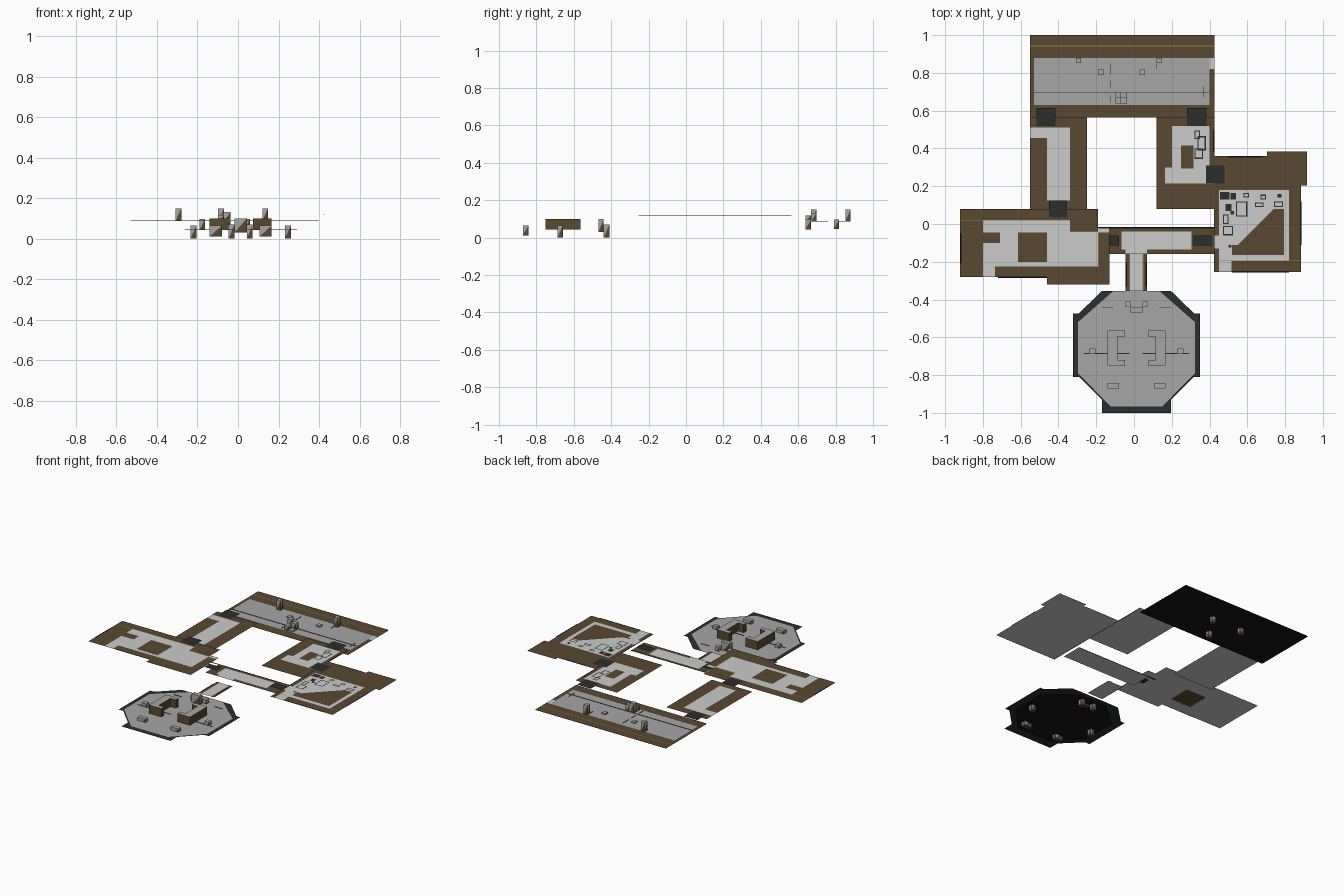
import bpy, bmesh

def material(name, c):
    m = bpy.data.materials.new(name)
    m.diffuse_color = (*c, 1)
    return m

BROWN = material("brown", (0.10, 0.065, 0.03))
LIGHT = material("light_grey", (0.57, 0.57, 0.57))
MID = material("mid_grey", (0.38, 0.38, 0.38))
DARK = material("dark_grey", (0.025, 0.026, 0.026))
BLACK = material("black", (0.006, 0.006, 0.006))
GOLD = material("gold", (0.35, 0.25, 0.07))

def finish(name, bm, *mats):
    me = bpy.data.meshes.new(name)
    bm.to_mesh(me)
    bm.free()
    for m in mats:
        me.materials.append(m)
    ob = bpy.data.objects.new(name, me)
    bpy.context.collection.objects.link(ob)
    return ob

def polygon(name, z, mat, pts):
    bm = bmesh.new()
    bm.faces.new([bm.verts.new((x, y, z)) for x, y in pts])
    bmesh.ops.triangulate(bm, faces=bm.faces[:])
    return finish(name, bm, mat)

def sheet(name, z, mat, rects):
    """Flat rectangles given as x0, y0, x1, y1."""
    bm = bmesh.new()
    for x0, y0, x1, y1 in rects:
        bm.faces.new([bm.verts.new((x, y, z)) for x, y in
                      ((x0, y0), (x1, y0), (x1, y1), (x0, y1))])
    return finish(name, bm, mat)

def blocks(name, boxes, side=BROWN, top=MID, split=False):
    """Boxes x0, y0, x1, y1, z0, z1; split gives sides a grey upper triangle."""
    bm = bmesh.new()
    for x0, y0, x1, y1, z0, z1 in boxes:
        for v in bmesh.ops.create_cube(bm, size=1)["verts"]:
            v.co = (x1 if v.co.x > 0 else x0, y1 if v.co.y > 0 else y0,
                    z1 if v.co.z > 0 else z0)
    if split:
        walls = [f for f in bm.faces if abs(f.normal.z) < .5]
        bmesh.ops.triangulate(bm, faces=walls)
    bm.normal_update()
    for f in bm.faces:
        zs = [v.co.z for v in f.verts]
        upper = len(zs) == 3 and zs.count(max(zs)) == 2
        f.material_index = 1 if f.normal.z > 0.5 or upper else 0
    return finish(name, bm, side, top)

def ridges(name, z0, z1, mat, rects):
    return blocks(name, [(*r, z0, z1) for r in rects], mat, mat)

def frame(x0, y0, x1, y1, t=0.006):
    return [(x0, y0, x1, y0 + t), (x0, y1 - t, x1, y1),
            (x0, y0 + t, x0 + t, y1 - t), (x1 - t, y0 + t, x1, y1 - t)]

Z = 0.117      # east rooms and west passage
ZW = 0.14      # west room
ZC = 0.095     # centre corridor
ZP = 0.055     # entry passage
ZN = 0.087     # north hall
ZO = 0.043     # octagon hall
UP = 0.001     # offset between stacked sheets

# West room
sheet("west_room_floor", ZW, LIGHT, [
    (-.92, -.28, -.615, .08), (-.615, -.045, -.46, .08), (-.615, -.28, -.46, -.2),
    (-.46, -.32, -.13, -.02), (-.46, -.02, -.19, .08)])
sheet("west_room_walls", ZW + UP, BROWN, [
    (-.92, -.28, -.8, .08), (-.8, .02, -.34, .08), (-.34, -.04, -.19, .08),
    (-.8, -.1, -.71, -.045), (-.735, -.28, -.46, -.225), (-.46, -.32, -.13, -.225),
    (-.19, -.225, -.13, -.045), (-.615, -.2, -.46, -.045)])
sheet("west_room_edges", ZW + 2 * UP, BLACK, [
    (-.92, -.21, -.912, -.05), (-.72, -.285, -.46, -.278)])
sheet("west_room_gold_trim", ZW + 2 * UP, GOLD, [
    (-.92, .018, -.34, .021), (-.34, -.042, -.19, -.039), (-.19, -.225, -.187, -.045)])

# West passage
sheet("west_passage_floor", Z, LIGHT, [(-.55, .08, -.25, .565)])
sheet("west_passage_walls", Z + UP, BROWN, [
    (-.55, .08, -.46, .455), (-.34, .08, -.25, .565), (-.55, .51, -.34, .565),
    (-.46, .08, -.34, .125)])

# Centre corridor and the short passage to the octagon
sheet("centre_corridor_floor", ZC, LIGHT, [(-.13, -.16, .425, -.02)])
sheet("centre_corridor_walls", ZC + UP, BROWN, [
    (-.13, -.04, .425, -.02), (-.13, -.16, -.045, -.135), (.07, -.16, .425, -.135),
    (-.13, -.135, -.065, -.04), (.305, -.135, .425, -.04)])
sheet("centre_corridor_edge", ZC + 2 * UP, BLACK, [(-.19, -.025, .425, -.016)])
sheet("entry_passage_floor", ZP, LIGHT, [(-.045, -.355, .07, -.16)])
sheet("entry_passage_walls", ZP + UP, BROWN, [
    (-.045, -.355, -.025, -.16), (.05, -.355, .07, -.16)])
sheet("entry_passage_edges", ZP + 2 * UP, BLACK, [
    (-.045, -.33, -.036, -.2), (.06, -.33, .068, -.2)])
sheet("entry_passage_gold_trim", ZP + 2 * UP, GOLD, [
    (-.025, -.355, -.021, -.16), (.046, -.355, .05, -.16)])

# Northeast room
sheet("northeast_room_floor", Z, LIGHT, [(.12, .08, .425, .565)])
sheet("northeast_room_walls", Z + UP, BROWN, [
    (.12, .08, .165, .565), (.165, .3, .2, .565), (.165, .08, .425, .215),
    (.2, .52, .425, .565), (.25, .295, .315, .415), (.4, .215, .425, .52)])

# East room
sheet("east_room_floor", Z, LIGHT, [
    (.425, -.255, .885, .205), (.425, .205, .915, .36), (.705, .36, .915, .385)])
sheet("east_room_walls", Z + UP, BROWN, [
    (.425, .18, .705, .36), (.705, .205, .915, .385), (.705, .18, .885, .205),
    (.82, -.255, .885, .18), (.515, -.255, .82, -.195), (.425, -.255, .45, -.13),
    (.425, -.06, .45, .18)])
polygon("east_room_triangle", Z + UP, BROWN,
        [(.795, .08), (.795, -.165), (.52, -.165), (.52, -.11), (.55, -.11), (.74, .08)])
sheet("east_edges", Z + 2 * UP, BLACK, [
    (.88, -.11, .888, .12), (.52, -.258, .82, -.25), (.50, .352, .68, .36),
    (.418, .38, .426, .5)])
sheet("east_gold_trim", Z + 2 * UP, GOLD, [
    (.45, -.197, .885, -.194), (.165, .213, .425, .216)])
ridges("east_wall_rail", Z - UP, Z + 2 * UP, BROWN, [(.423, -.255, .426, .565)])

# Flat furniture outlines and dark pads
marks = []
for r in [(.54, .04, .60, .12), (.47, -.06, .525, -.01), (.47, .0, .50, .05),
          (.64, .09, .685, .115), (.74, .09, .79, .12), (.67, .13, .70, .155),
          (.32, .45, .35, .495), (.335, .39, .38, .465), (.32, .345, .365, .4),
          (.58, .14, .61, .165)]:
    marks += frame(*r)
sheet("furniture_outlines", Z + 2 * UP, DARK, marks)
sheet("furniture_pads", Z + 2 * UP, DARK, [
    (.455, .13, .505, .17), (.51, .13, .54, .165), (.485, .07, .515, .105),
    (.51, .05, .53, .07), (.50, -.125, .515, -.11), (.76, .14, .78, .16)])

# Doors joining the rooms
sheet("door_links", Z + 3 * UP, DARK, [
    (-.515, .52, -.415, .615), (.28, .52, .383, .615), (.38, .215, .48, .31)])
sheet("west_door_link", ZW + 3 * UP, DARK, [(-.45, .035, -.355, .125)])
sheet("corridor_door_links", ZC + 10 * UP, DARK, [
    (-.17, -.115, -.08, -.06), (.315, -.115, .41, -.06)])

# North hall
sheet("north_hall_underside", ZN - .002, BLACK, [(-.55, .565, .425, 1)])
sheet("north_hall_floor", ZN, MID, [(-.53, .63, .4, .88)])
sheet("north_hall_east_bay", ZN, LIGHT, [(.4, .82, .425, .88)])
sheet("north_hall_walls", ZN + UP, BROWN, [
    (-.55, .88, .425, 1), (-.55, .565, .425, .63), (-.55, .63, -.53, .88),
    (.4, .63, .425, .82)])
ridges("north_hall_lines", ZN, ZN + .002, DARK, [
    (-.53, .695, .4, .698), (-.128, .64, -.124, .68), (-.128, .72, -.124, .76),
    (-.128, .79, -.124, .85), (.365, .67, .369, .73), (.118, .82, .122, .85)])
sheet("north_hall_gold_trim", ZN + .002, GOLD, [(-.55, .941, .425, .944)])
blocks("north_hall_blocks", [
    (-.308, .852, -.28, .88, ZN, .15), (.12, .852, .148, .88, ZN, .15),
    (-.19, .79, -.162, .818, .045, .096), (.03, .79, .058, .818, .045, .096),
    (-.098, .668, -.068, .698, ZN, .15), (-.068, .668, -.038, .698, ZN, .132),
    (-.098, .638, -.068, .668, ZN, .118), (-.068, .638, -.038, .668, .043, .096)],
    split=True)

# Octagon hall: floor, dark rim with four tabs, black underside
CX = .013
octagon = [(-.11, -.355), (.135, -.355), (.323, -.52), (.323, -.79),
           (.15, -.965), (-.124, -.965), (-.297, -.79), (-.297, -.52)]
rim = [(-.17, -.355), (.196, -.355), (.32, -.475), (.35, -.475), (.35, -.81),
       (.315, -.81), (.196, -.93), (.196, -1), (-.17, -1), (-.17, -.93),
       (-.29, -.81), (-.324, -.81), (-.324, -.475), (-.294, -.475)]
polygon("octagon_rim", ZO - UP, DARK, rim)
polygon("octagon_floor", ZO, MID, octagon)
polygon("octagon_underside", ZO - .003, BLACK,
        [(CX + (x - CX) * .92, -.66 + (y + .66) * .92) for x, y in octagon])
ridges("octagon_lines", ZO, ZO + .002, DARK, [
    (-.265, -.688, -.02, -.684), (.046, -.688, .291, -.684),
    (-.17, -.443, -.11, -.439), (.136, -.443, .196, -.439)])

# Octagon furniture, mirrored about the hall's centre line
def mirrored(half):
    return half + [(2 * CX - b[2], b[1], 2 * CX - b[0], *b[3:]) for b in half]

blocks("octagon_bracket_counters", mirrored([
    (-.14, -.75, -.088, -.565, ZO, .099), (-.088, -.595, -.047, -.565, ZO, .099),
    (-.088, -.75, -.047, -.72, ZO, .099)]))
blocks("octagon_small_blocks", mirrored([
    (-.235, -.687, -.205, -.658, 0, .065), (-.14, -.872, -.08, -.843, .01, .065),
    (-.046, -.44, -.018, -.41, 0, .07)]) + [(-.018, -.468, .044, -.44, .03, .1)],
    split=True)
